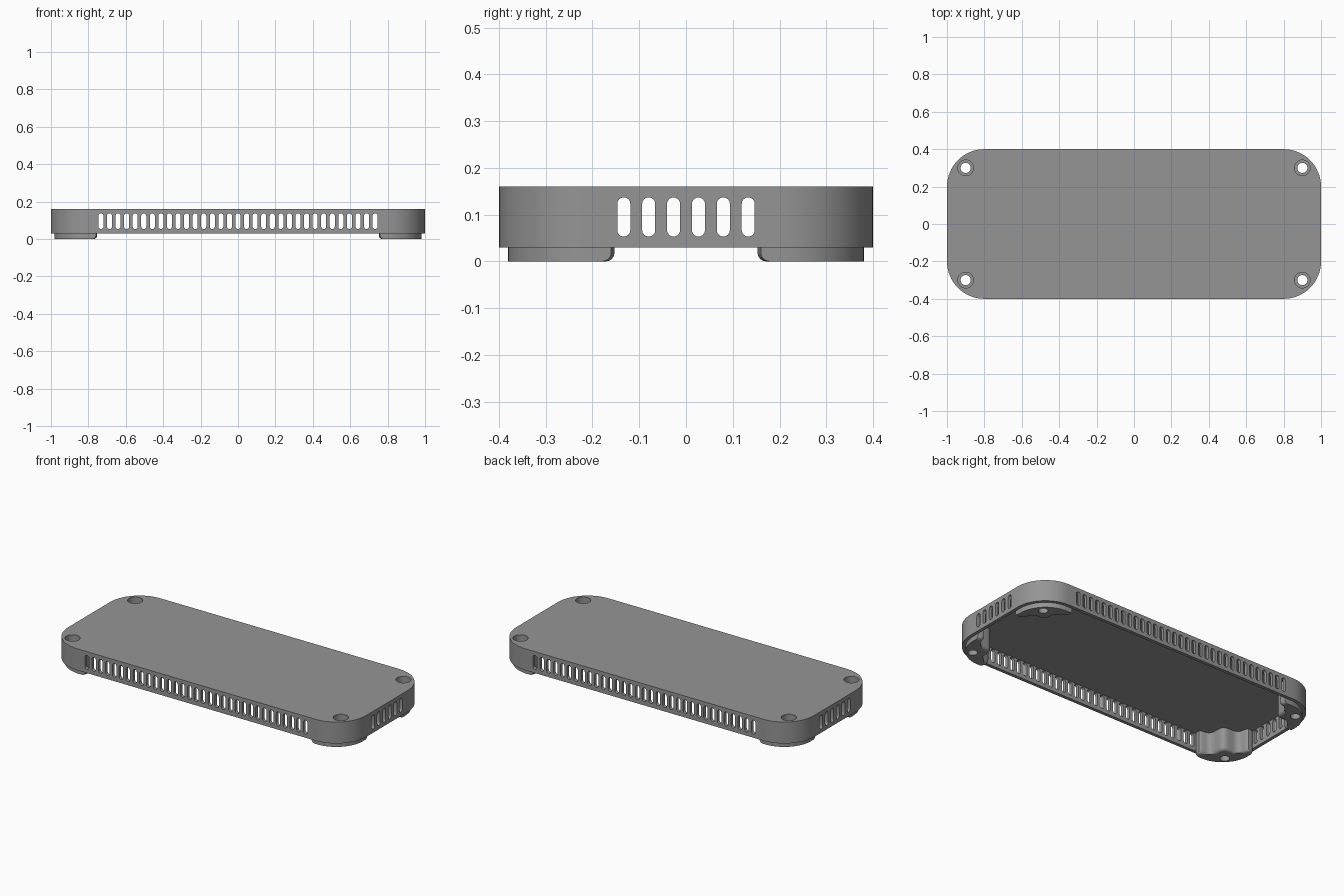
import bpy, bmesh, math

if "Cube" in bpy.data.objects:
    bpy.data.objects.remove(bpy.data.objects["Cube"])

grey = bpy.data.materials.new("mid grey")
grey.diffuse_color = (0.3, 0.3, 0.3, 1)
grey.use_nodes = True
grey.node_tree.nodes["Principled BSDF"].inputs["Base Color"].default_value = grey.diffuse_color


def rounded_rect(hx, hy, r, seg=16):
    pts = []
    for k, (sx, sy) in enumerate([(1, 1), (-1, 1), (-1, -1), (1, -1)]):
        for i in range(seg + 1):
            a = math.pi / 2 * (k + i / seg)
            pts.append((sx * (hx - r) + r * math.cos(a), sy * (hy - r) + r * math.sin(a)))
    return pts


def prism(bm, pts, lo, hi, place=lambda u, v, w: (u, v, w)):
    """Extrude an outline from lo to hi; returns the two vertex loops."""
    loops = [[bm.verts.new(place(u, v, w)) for u, v in pts] for w in (lo, hi)]
    a, b = loops
    n = len(pts)
    bm.faces.new(a[::-1])
    bm.faces.new(b)
    for i in range(n):
        bm.faces.new((a[i], a[(i + 1) % n], b[(i + 1) % n], b[i]))
    return loops


def finish(name, bm):
    bmesh.ops.recalc_face_normals(bm, faces=bm.faces)
    me = bpy.data.meshes.new(name)
    bm.to_mesh(me)
    bm.free()
    me.materials.append(grey)
    ob = bpy.data.objects.new(name, me)
    bpy.context.collection.objects.link(ob)
    return ob


def activate(ob):
    bpy.ops.object.select_all(action='DESELECT')
    ob.select_set(True)
    bpy.context.view_layer.objects.active = ob


def cut(ob, cutter):
    activate(ob)
    m = ob.modifiers.new("cut", 'BOOLEAN')
    m.operation, m.solver, m.object = 'DIFFERENCE', 'EXACT', cutter
    bpy.ops.object.modifier_apply(modifier=m.name)


def circle(cx, cy, r, n=32):
    return [(cx + r * math.cos(2 * math.pi * i / n), cy + r * math.sin(2 * math.pi * i / n))
            for i in range(n)]


def slot(c, r=0.014, lo=0.053, hi=0.137, n=8):
    """Upright slot outline with round ends."""
    top = [(c + r * math.cos(math.pi * i / n), hi - r + r * math.sin(math.pi * i / n)) for i in range(n + 1)]
    return top + [(2 * c - u, lo + hi - v) for u, v in top]


CORNERS = [(1, 1), (-1, 1), (-1, -1), (1, -1)]

# Cover: rounded tray turned upside down
bm = bmesh.new()
prism(bm, rounded_rect(1, 0.4, 0.2), 0.03, 0.16)
cover = finish("cover", bm)
bm = bmesh.new()
prism(bm, rounded_rect(0.98, 0.38, 0.18), 0, 0.14)
cutters = [finish("cavity_cutter", bm)]

# Vent slots through the long and short walls
bm = bmesh.new()
for i in range(33):
    prism(bm, slot(-0.733 + 1.466 * i / 32, 0.0135), -0.5, 0.5, lambda u, v, w: (u, w, v))
cutters.append(finish("long_vent_cutter", bm))
bm = bmesh.new()
for i in range(6):
    prism(bm, slot(-0.133 + 0.266 * i / 5), -1.1, 1.1, lambda u, v, w: (w, u, v))
cutters.append(finish("short_vent_cutter", bm))

# Screw holes with a wider recess at the top
for name, r, lo in (("hole_cutter", 0.027, -0.1), ("recess_cutter", 0.042, 0.08)):
    bm = bmesh.new()
    for sx, sy in CORNERS:
        prism(bm, circle(0.9 * sx, 0.3 * sy, r), lo, 0.3)
    cutters.append(finish(name, bm))

for c in cutters:
    c.hide_render = True
    cut(cover, c)

# Corner posts: arc against the wall, wavy inner face with a rounded lower edge
arc = [(0.8 + 0.1805 * math.cos(math.pi / 2 * i / 16), 0.2 + 0.1805 * math.sin(math.pi / 2 * i / 16))
       for i in range(17)]
wave = []
for i in range(33):
    t = i / 16 - 1
    s = 1.1 - 0.035 * math.cos(2 * math.pi * t) + 0.075 * t ** 8
    d = 0.6 - 0.22 * t
    wave.append(((s + d) / 2, (s - d) / 2))
outline = arc + wave[::-1]
posts = []
for k, (sx, sy) in enumerate(CORNERS):
    bm = bmesh.new()
    low, _ = prism(bm, outline, 0, 0.1405, lambda u, v, w: (u * sx, v * sy, w))
    bmesh.ops.recalc_face_normals(bm, faces=bm.faces)
    inner = set(low[len(arc):])
    edges = [e for e in bm.edges if e.verts[0] in inner and e.verts[1] in inner]
    bmesh.ops.bevel(bm, geom=edges, offset=0.018, segments=4, profile=0.5, affect='EDGES')
    post = finish("corner_post_%d" % (k + 1), bm)
    for c in cutters[3:]:
        cut(post, c)
    posts.append(post)

for ob in [cover] + posts:
    activate(ob)
    bpy.ops.object.shade_smooth_by_angle(angle=math.radians(30))
for c in cutters:
    bpy.data.objects.remove(c)
